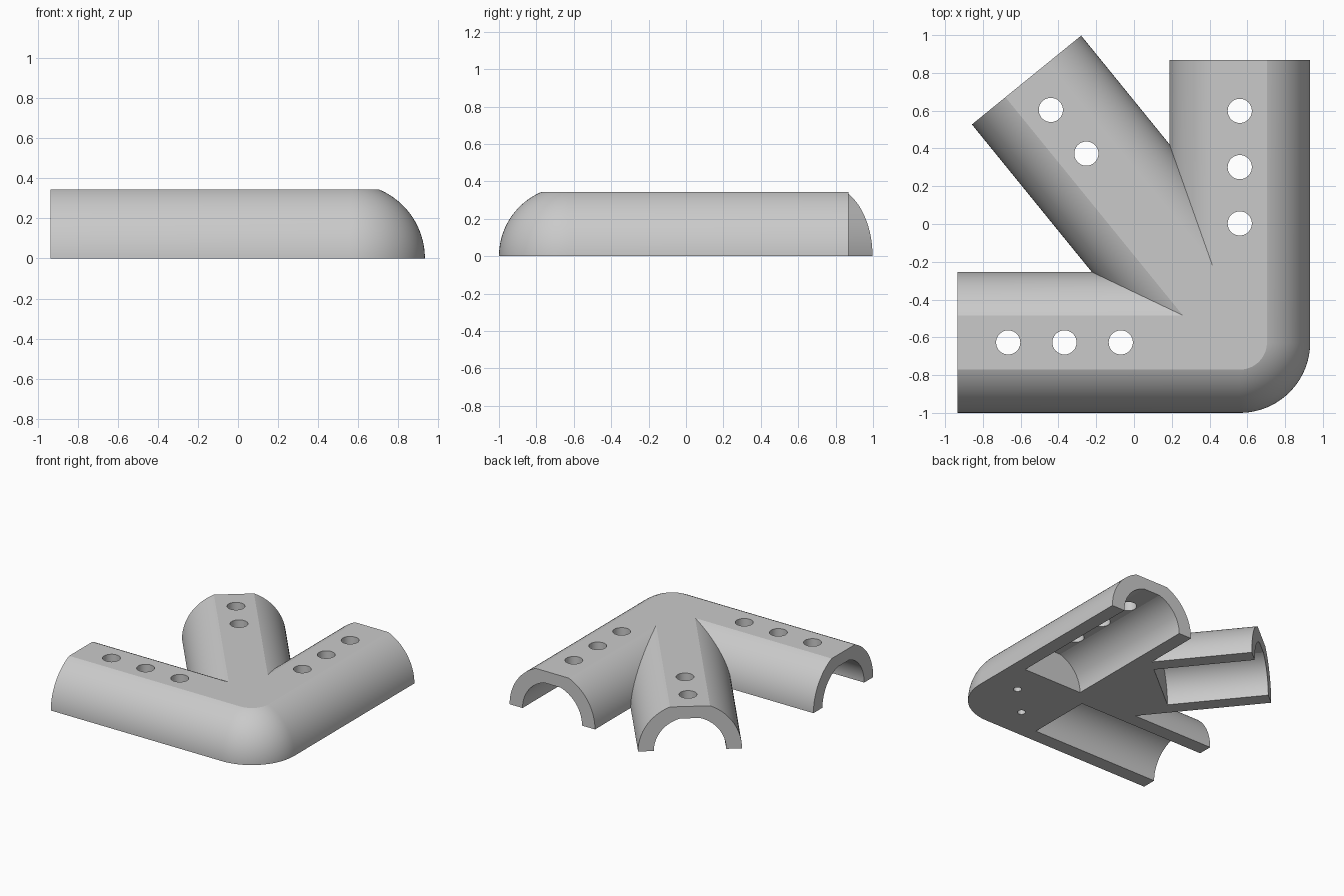
import bpy, bmesh, math
from mathutils import Matrix, Vector

if "Cube" in bpy.data.objects:
    bpy.data.objects.remove(bpy.data.objects["Cube"], do_unlink=True)

R, BORE = 0.373, 0.26            # outer and bore radius
TOP, BORE_TOP = 0.344, 0.25      # flat heights outside and inside
SEG, BEND = 96, 24               # sides of the tube, steps round the corner
CORNER = Vector((0.56, -0.627, 0))
# heading (degrees), length, bore start, hole distances
ARMS = {
    "front_arm": (180, 1.495, 0.375, (0.63, 0.928, 1.226)),
    "side_arm": (90, 1.495, 0.375, (0.63, 0.928, 1.226)),
    "diagonal_arm": (129.1, 1.79, 1.045, (1.288, 1.586)),
}

grey = bpy.data.materials.new("matte_grey")
grey.use_nodes = True
COLOUR = (0.59, 0.59, 0.59, 1)
grey.diffuse_color = COLOUR
grey.node_tree.nodes["Principled BSDF"].inputs["Base Color"].default_value = COLOUR


def to_object(name, bm, matrix=Matrix()):
    bm.transform(matrix)
    bm.normal_update()
    bmesh.ops.recalc_face_normals(bm, faces=bm.faces)
    mesh = bpy.data.meshes.new(name)
    bm.to_mesh(mesh)
    bm.free()
    mesh.materials.append(grey)
    obj = bpy.data.objects.new(name, mesh)
    bpy.context.collection.objects.link(obj)
    return obj


def heading(angle):
    return Matrix.Translation(CORNER) @ Matrix.Rotation(math.radians(angle), 4, 'Z')


def prism(name, section, start, end, matrix):
    """Loft a (y, z) section along local x, capped at both ends."""
    bm = bmesh.new()
    a, b = [[bm.verts.new((x, y, z)) for y, z in section] for x in (start, end)]
    for i in range(len(section)):
        bm.faces.new((a[i - 1], a[i], b[i], b[i - 1]))
    bm.faces.new(a[::-1])
    bm.faces.new(b)
    return to_object(name, bm, matrix)


def elbow(name, section, length):
    """Sweep a section along both main arms: round outside, mitred inside."""
    bm = bmesh.new()
    rings = [[(-length, -s, z) for s, z in section]]
    for i in range(BEND + 1):
        a = math.pi / 2 * i / BEND
        rings.append([(s * math.sin(a), -s * math.cos(a), z) if s > 0 else (s, -s, z)
                      for s, z in section])
    rings.append([(s, length, z) for s, z in section])
    rings = [[bm.verts.new(p) for p in ring] for ring in rings]
    for a, b in zip(rings, rings[1:]):
        for i in range(len(section)):
            bm.faces.new((a[i - 1], a[i], b[i], b[i - 1]))
    bm.faces.new(rings[0][::-1])
    bm.faces.new(rings[-1])
    bmesh.ops.remove_doubles(bm, verts=bm.verts, dist=1e-5)
    return to_object(name, bm, Matrix.Translation(CORNER))


def upright_pin(name, centre, radius, low, high, sides=40):
    bm = bmesh.new()
    bmesh.ops.create_cone(bm, cap_ends=True, segments=sides, radius1=radius,
                          radius2=radius, depth=high - low)
    return to_object(name, bm, Matrix.Translation((centre.x, centre.y, (low + high) / 2)))


def combine(target, tool, operation):
    mod = target.modifiers.new(operation.title(), 'BOOLEAN')
    mod.operation, mod.solver, mod.object = operation, 'EXACT', tool
    bpy.context.view_layer.objects.active = target
    bpy.ops.object.modifier_apply(modifier=mod.name)
    bpy.data.objects.remove(tool, do_unlink=True)


# Round main arms with their ball corner, then the diagonal arm
circle = [(R * math.cos(math.tau * (i + 0.5) / SEG), R * math.sin(math.tau * (i + 0.5) / SEG))
          for i in range(SEG)]
bracket = elbow("three_way_bracket", circle, ARMS["front_arm"][1])
angle, length = ARMS["diagonal_arm"][:2]
combine(bracket, prism("diagonal_arm", circle, 0.1, length, heading(angle)), 'UNION')

# Trim to a flat base and flat top
bm = bmesh.new()
bmesh.ops.create_cube(bm, size=1)
trim = to_object("trim_block", bm, Matrix.Translation((0, 0, TOP / 2))
                 @ Matrix.Diagonal((4, 4, TOP, 1)))
combine(bracket, trim, 'INTERSECT')

# Flat-topped channels and the screw holes above them
edge = math.asin(BORE_TOP / BORE)
arc = [edge * i / 20 for i in range(21)]
right = [(BORE * math.cos(a), BORE * math.sin(a)) for a in arc]
left = [(-y, z) for y, z in reversed(right)]
channel = [(BORE, -0.1)] + right + left + [(-BORE, -0.1)]
for name, (angle, length, bore_start, holes) in ARMS.items():
    place = heading(angle)
    combine(bracket, prism(name + "_channel", channel, bore_start, length + 0.1, place),
            'DIFFERENCE')
    for d in holes:
        pin = upright_pin(name + "_hole", place @ Vector((d, 0, 0)), 0.064, -0.1, 0.5)
        combine(bracket, pin, 'DIFFERENCE')

# Blind holes under the corner
for side in (-1, 1):
    spot = CORNER + Vector((0.118, 0.118, 0)) * side
    combine(bracket, upright_pin("blind_hole", spot, 0.03, -0.1, 0.2, 24), 'DIFFERENCE')

# Smooth curves, crisp flats
bpy.ops.object.select_all(action='DESELECT')
bracket.select_set(True)
bpy.context.view_layer.objects.active = bracket
bpy.ops.object.shade_smooth_by_angle(angle=math.radians(15))
